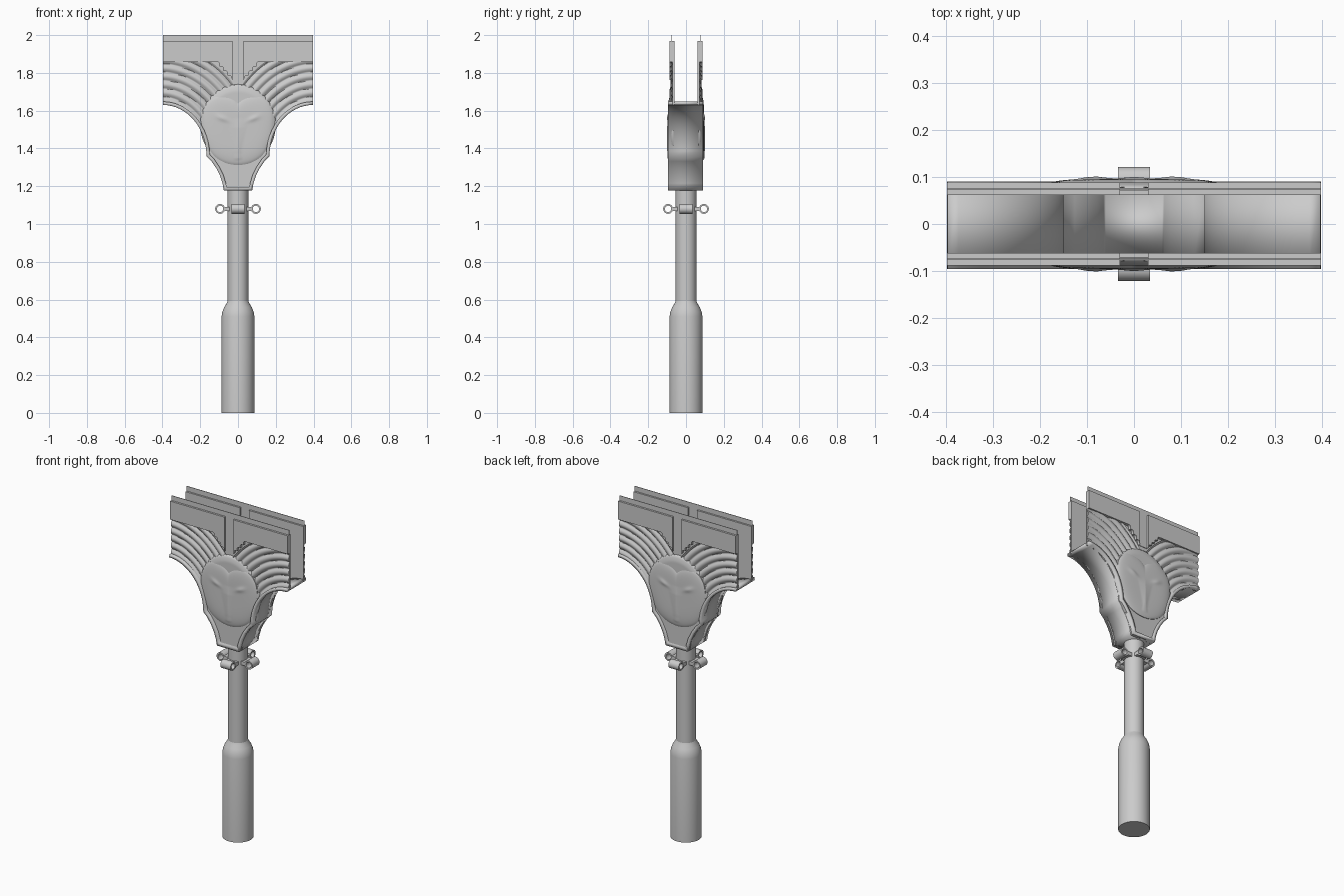
import bpy, bmesh, math
from mathutils import Vector

cube = bpy.data.objects.get("Cube")
if cube:
    bpy.data.objects.remove(cube)

grey = bpy.data.materials.new("light_grey")
grey.use_nodes = True
grey.diffuse_color = (0.6, 0.6, 0.6, 1)
grey.node_tree.nodes["Principled BSDF"].inputs["Base Color"].default_value = (0.6, 0.6, 0.6, 1)


def finish(name, bm, mirror=(False, False), angle=35, fix=True):
    """Turn a bmesh into a shaded object, optionally mirrored over x and y."""
    if fix:
        bmesh.ops.recalc_face_normals(bm, faces=bm.faces)
    mesh = bpy.data.meshes.new(name)
    bm.to_mesh(mesh)
    bm.free()
    mesh.materials.append(grey)
    ob = bpy.data.objects.new(name, mesh)
    bpy.context.collection.objects.link(ob)
    bpy.ops.object.select_all(action='DESELECT')
    ob.select_set(True)
    bpy.context.view_layer.objects.active = ob
    bpy.ops.object.shade_smooth_by_angle(angle=math.radians(angle))
    if any(mirror):
        m = ob.modifiers.new("Mirror", 'MIRROR')
        m.use_axis = (mirror[0], mirror[1], False)
        m.use_mirror_merge = False
    return ob


def prism(name, pts, d0, d1, mirror):
    """Extrude an (x, z) outline between two depths in front of the middle."""
    bm = bmesh.new()
    face = bm.faces.new([bm.verts.new((x, -d0, z)) for x, z in pts])
    ext = bmesh.ops.extrude_face_region(bm, geom=[face])
    verts = [v for v in ext["geom"] if isinstance(v, bmesh.types.BMVert)]
    bmesh.ops.translate(bm, vec=(0, d0 - d1, 0), verts=verts)
    return finish(name, bm, mirror)


def lathe(name, profile, steps=48):
    """Revolve an (r, z) profile about the upright axis."""
    bm = bmesh.new()
    verts = [bm.verts.new((r, 0, z)) for r, z in profile]
    edges = [bm.edges.new(pair) for pair in zip(verts, verts[1:])]
    bmesh.ops.spin(bm, geom=verts + edges, axis=(0, 0, 1), cent=(0, 0, 0),
                   angle=2 * math.pi, steps=steps)
    bmesh.ops.remove_doubles(bm, verts=bm.verts, dist=1e-5)
    return finish(name, bm)


def add_grid(bm, rows, closed=False):
    """Join rows of points with quads."""
    grid = [[bm.verts.new(p) for p in row] for row in rows]
    for a, b in zip(grid, grid[1:]):
        n = len(a)
        for i in range(n if closed else n - 1):
            j = (i + 1) % n
            bm.faces.new((a[i], a[j], b[j], b[i]))
    return grid


# Pole and thicker handle
lathe("pole", [(0, 0.5), (0.055, 0.5), (0.055, 1.19), (0, 1.19)])
lathe("handle", [(0, 0), (0.087, 0), (0.087, 0.51), (0.083, 0.535), (0.073, 0.56),
                 (0.06, 0.58), (0.055, 0.592), (0, 0.592)])

# Four clamp lugs, each a tube on a short neck
for k, side in enumerate(("right_side", "back", "left_side", "front")):
    bm = bmesh.new()
    n = 24
    sections = [(0.026, -0.034), (0.026, 0.034), (0.017, 0.034), (0.017, -0.034), (0.026, -0.034)]
    add_grid(bm, [[(0.095 + r * math.cos(a), y, 1.08 + r * math.sin(a))
                   for a in (2 * math.pi * i / n for i in range(n))]
                  for r, y in sections], closed=True)
    bmesh.ops.remove_doubles(bm, verts=bm.verts, dist=1e-5)
    neck = bmesh.ops.create_cube(bm, size=1)["verts"]
    bmesh.ops.scale(bm, vec=(0.03, 0.068, 0.022), verts=neck)
    bmesh.ops.translate(bm, vec=(0.059, 0, 1.08), verts=neck)
    lug = finish("clamp_lug_" + side, bm)
    lug.rotation_euler.z = k * math.pi / 2

# Head outline: large concave arc, then a smaller one down to the neck
W, TOP = 0.397, 1.97
ARC_Z, RX, RZ = 1.36, 0.23, 0.27
outline = [(-W + RX * math.sin(a), ARC_Z + RZ * math.cos(a))
           for a in (math.pi / 2 * i / 16 for i in range(17))]
outline += [(-0.14, 1.332), (-0.115, 1.295), (-0.095, 1.255), (-0.082, 1.215), (-0.075, 1.178)]

# Curved floor that also forms the raised rim
bm = bmesh.new()
path = outline + [(-x, z) for x, z in reversed(outline)]
add_grid(bm, [[(x, y, z) for y in (-0.096, 0.09)] for x, z in path])
floor = finish("curved_floor", bm, fix=False)
wall = floor.modifiers.new("Thickness", 'SOLIDIFY')
wall.thickness = 0.018
wall.offset = -1
wall.use_even_offset = True

# Side walls, front and back
both = (True, True)
prism("side_wall", [(-W, TOP), (-0.03, TOP), (-0.03, 1.765), (0, 1.765), (0, 1.178)]
      + outline[::-1], 0.062, 0.071, both)
prism("lower_plate", [(0, 1.45), (-0.17, 1.45)] + outline[16:] + [(0, 1.178)], 0.07, 0.08, both)

# Upper panels with a scalloped edge above the feathers
p0, p1 = Vector((-0.12, 1.858)), Vector((-0.034, 1.762))
across = Vector((p1.y - p0.y, p0.x - p1.x)).normalized() * -0.012
scallops = []
for i in range(4):
    for j in range(6):
        p = p0.lerp(p1, (i + j / 6) / 4) - across * -math.sin(math.pi * j / 6)
        scallops.append((p.x, p.y))
panel = [(-W, 1.858)] + scallops + [(-0.03, 1.762), (-0.03, TOP), (-W, TOP)]
prism("upper_panel", panel, 0.063, 0.088, both)

# Thin top strip and the bar set in the slot between the panels
bar = [(-W, 1.965), (-0.03, 1.965), (-0.03, 1.762), (0.03, 1.762),
       (0.03, 1.965), (W, 1.965), (W, 2.0), (-W, 2.0)]
prism("top_strip_and_bar", bar, 0.073, 0.076, (False, True))

# Feathered wings: concentric ridges following the large arc
bm = bmesh.new()
rows = []
for i in range(81):
    s = 1.0 + 1.15 * i / 80
    row = []
    for j in range(33):
        a = math.pi / 2 * j / 32
        ridge = abs(math.sin((s - 1) * 6.2 * math.pi + 0.5 * math.sin(2 * a)))
        row.append((-W + s * RX * math.sin(a), -0.070 - 0.011 * ridge,
                    ARC_Z + s * RZ * math.cos(a)))
    rows.append(row)
add_grid(bm, rows)
slope = Vector((p0.y - p1.y, 0, p1.x - p0.x))
for co, no in (((0, 0, 1.86), (0, 0, 1)), ((p1.x + 0.012, 0, p1.y + 0.012), slope),
               ((0, 0, 1.4), (0, 0, -1)), ((-0.01, 0, 0), (1, 0, 0))):
    bmesh.ops.bisect_plane(bm, geom=bm.verts[:] + bm.edges[:] + bm.faces[:],
                           plane_co=co, plane_no=no, clear_outer=True)
finish("wing_feathers", bm, both, angle=60)


def dome(name, ring, centre, depth, rings=28):
    """Fill a ring of (x, z) points with a relief surface."""
    bm = bmesh.new()
    rows = []
    for i in range(rings):
        f = 1 - i / rings
        row = []
        for x, z in ring:
            px, pz = x * f, centre + (z - centre) * f
            row.append((px, -depth(f, px, pz), pz))
        rows.append(row)
    rows.insert(0, [(x, -0.066, z) for x, z in ring])
    grid = add_grid(bm, rows, closed=True)
    tip = bm.verts.new((0, -depth(0, 0, centre), centre))
    last = grid[-1]
    for i in range(len(last)):
        bm.faces.new((last[i], last[(i + 1) % len(last)], tip))
    return finish(name, bm, (False, True), angle=50)


# Rounded halo behind the face
halo = [(0.2 * math.cos(a), 1.525 + 0.215 * math.sin(a))
        for a in (2 * math.pi * i / 72 for i in range(72))]
dome("halo", halo, 1.525, lambda f, x, z: 0.074 + 0.014 * min(1, 6 * (1 - f)) ** 0.5)


def face_depth(f, x, z):
    """Domed face with slanted eyes and a long tapering beak."""
    d = 0.083 + 0.013 * (1 - f ** 5) ** 0.7
    u, v = abs(x) - 0.085, z - 1.56
    along, over = u * 0.92 + v * 0.38, v * 0.92 - u * 0.38
    d += 0.005 * math.exp(-(along / 0.032) ** 2 - (over / 0.012) ** 2)
    width = 0.006 + 0.26 * max(0, z - 1.35)
    if 1.34 < z < 1.56:
        d += 0.004 * max(0, 1 - abs(x) / width) * min(1, (1.56 - z) / 0.05)
    return d


# Heart-shaped face, with smoothed half outline
half = [(0, 1.312), (0.07, 1.325), (0.13, 1.365), (0.172, 1.44), (0.188, 1.53), (0.182, 1.60),
        (0.155, 1.65), (0.11, 1.678), (0.06, 1.678), (0.025, 1.665), (0, 1.645)]
fine = []
for i in range(len(half) - 1):
    a, b = Vector(half[i]), Vector(half[i + 1])
    before = Vector(half[i - 1]) if i else Vector((-half[1][0], half[1][1]))
    after = Vector(half[i + 2]) if i + 2 < len(half) else b * 2 - a
    for t in (0, 0.25, 0.5, 0.75):
        p = (a * 2 + (b - before) * t + (before * 2 - a * 5 + b * 4 - after) * t * t
             + (a * 3 - before - b * 3 + after) * t ** 3) / 2
        fine.append((p.x, p.y))
fine.append(half[-1])
heart = fine + [(-x, z) for x, z in fine[-2:0:-1]]
dome("heart_face", heart, 1.5, face_depth)
